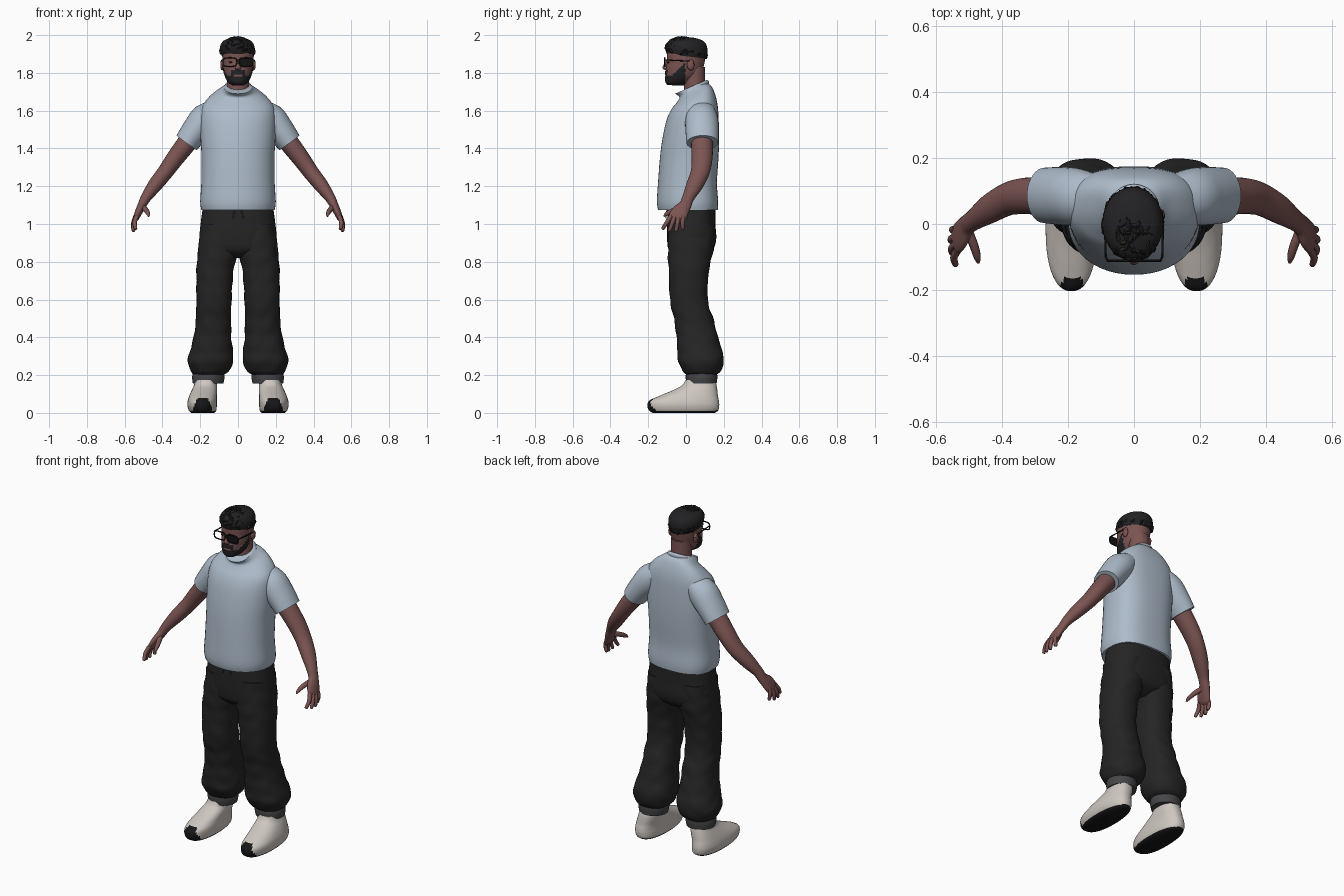
import bpy, bmesh, math, random
from mathutils import Vector, Matrix

if "Cube" in bpy.data.objects:
    bpy.data.objects.remove(bpy.data.objects["Cube"])
random.seed(4)


def material(name, *rgb):
    m = bpy.data.materials.new(name)
    m.use_nodes = True
    m.diffuse_color = (*rgb, 1)
    m.node_tree.nodes["Principled BSDF"].inputs["Base Color"].default_value = (*rgb, 1)
    return m


SKIN = material("brown skin", .2, .09, .085)
SHIRT = material("pale blue cotton", .42, .5, .59)
PANTS = material("charcoal cloth", .018, .018, .018)
CUFF = material("dark grey rib", .06, .06, .065)
SHOE = material("off white shoe", .62, .57, .53)
SOLE = material("black rubber", .008, .008, .009)
HAIR = material("black hair", .016, .016, .018)
FRAME = material("black frame", .006, .006, .006)


def finish(name, bm, mats, rule=None, angle=50):
    bmesh.ops.recalc_face_normals(bm, faces=bm.faces)
    if rule:
        for f in bm.faces:
            f.material_index = int(rule(f.calc_center_median(), f.normal))
    me = bpy.data.meshes.new(name)
    bm.to_mesh(me)
    bm.free()
    for m in mats:
        me.materials.append(m)
    me.polygons.foreach_set("use_smooth", [True] * len(me.polygons))
    me.set_sharp_from_angle(angle=math.radians(angle))
    ob = bpy.data.objects.new(name, me)
    bpy.context.collection.objects.link(ob)
    return ob


def smooth_rows(rows, steps):
    """Catmull-Rom interpolation between cross-sections."""
    out = []
    for i in range(len(rows) - 1):
        quad = rows[max(i - 1, 0)], rows[i], rows[i + 1], rows[min(i + 2, len(rows) - 1)]
        for k in range(steps):
            t = k / steps
            out.append([.5 * (2 * b + (c - a) * t + (2 * a - 5 * b + 4 * c - d) * t * t
                              + (3 * b - a - 3 * c + d) * t ** 3) for a, b, c, d in zip(*quad)])
    return out + [list(rows[-1])]


def loft(name, rows, *mats, n=32, steps=4, along=False, back=2, front=2, fold=0, lip=0, rule=None, s=1):
    """Rows are x, y, z, half width, half depth, tilt; 'along' squares rings to the path."""
    rows = smooth_rows([(tuple(r) + (0,))[:6] for r in rows], steps)
    if lip:
        x, y, z, a, b, t = rows[-1]
        rows.append([x, y, z, a * lip, b * lip, t])
    bm = bmesh.new()
    rings = []
    for i, (x, y, z, a, b, tilt) in enumerate(rows):
        u, v = Vector((1, 0, 0)), Vector((0, 1, tilt))
        if along:
            j = min(i, len(rows) - 2 - bool(lip))
            t = (Vector(rows[j + 1][:3]) - Vector(rows[max(j - 1, 0)][:3])).normalized()
            v = (Vector((0, 1, 0)) - t * t.y).normalized()
            u = t.cross(v)
        ring = []
        for k in range(n):
            w = math.tau * k / n
            c, d = math.cos(w), math.sin(w)
            e = 2 / (back if d > 0 else front)
            g = 1 + fold * math.sin(z * 60 + 2 * math.sin(w * 2)) * math.cos(w * 3 + z * 9)
            p = Vector((x, y, z)) + u * (a * g * math.copysign(abs(c) ** e, c)) \
                + v * (b * g * math.copysign(abs(d) ** e, d))
            ring.append(bm.verts.new((p.x * s, p.y, p.z)))
        rings.append(ring)
    for r, q in zip(rings, rings[1:]):
        for k in range(n):
            bm.faces.new((r[k], r[k - 1], q[k - 1], q[k]))
    bm.faces.new(rings[0])
    bm.faces.new(rings[-1])
    return finish(name, bm, mats, rule)


def blobs(name, items, mat, detail=2):
    """Squashed spheres, each a (location, rotation, scale)."""
    bm = bmesh.new()
    for loc, rot, scale in items:
        bmesh.ops.create_icosphere(bm, subdivisions=detail, radius=1,
                                   matrix=Matrix.LocRotScale(Vector(loc), rot, Vector(scale)))
    return finish(name, bm, [mat])


def tube(name, pts, r, mat, cyclic=False):
    cu = bpy.data.curves.new(name, "CURVE")
    cu.dimensions = "3D"
    cu.bevel_depth, cu.bevel_resolution = r, 1
    sp = cu.splines.new("POLY")
    sp.points.add(len(pts) - 1)
    for p, q in zip(sp.points, pts):
        p.co = (*q, 1)
    sp.use_cyclic_u = cyclic
    cu.materials.append(mat)
    ob = bpy.data.objects.new(name, cu)
    bpy.context.collection.objects.link(ob)


# Shirt body and collar
loft("shirt_body", [
    (0, .01, 1.72, .072, .068, .45), (0, .045, 1.705, .098, .08, .42), (0, .05, 1.67, .15, .1, .28),
    (0, .045, 1.62, .19, .122, .1), (0, .035, 1.55, .2, .138), (0, .025, 1.45, .198, .15),
    (0, .017, 1.35, .193, .155), (0, .008, 1.22, .194, .156), (0, .008, 1.12, .2, .162),
    (0, .01, 1.075, .194, .158)], SHIRT, n=48, back=2.7, front=2.1, lip=.9)
loft("shirt_collar", [(0, .045, 1.708, .076, .076, .45), (0, .045, 1.722, .077, .075, .45),
                      (0, .045, 1.734, .068, .066, .45)], SHIRT, lip=.8)

# Trousers seat and drawstrings
loft("trouser_seat", [(0, .03, 1.13, .18, .125), (0, .028, 1.0, .198, .128), (0, .03, .92, .202, .13),
                      (0, .025, .86, .17, .115), (0, .02, .82, .05, .06)],
     PANTS, n=48, back=2.6, front=2.4)
for s in (1, -1):
    tube("drawstring", [(s * .012, -.098, 1.08), (s * .022, -.105, 1.06), (s * .026, -.106, 1.03)], .003, CUFF)


# Limbs, mirrored
def shoe_is_black(c, nrm):
    toe = c.y < -.16 and c.z < .078 and abs(abs(c.x) - .187) < .062 - .45 * c.z
    return nrm.z < -.6 or c.z < .01 or toe


for s, side in ((1, "left"), (-1, "right")):
    loft(side + "_trouser_leg", [
        (.1, .03, 1.0, .095, .12), (.107, .024, .86, .105, .12), (.122, .015, .75, .098, .106),
        (.127, .015, .6, .093, .1), (.13, .04, .5, .093, .104), (.135, .06, .4, .1, .11),
        (.142, .074, .32, .115, .12), (.145, .08, .27, .12, .12), (.15, .082, .22, .1, .1),
        (.155, .082, .2, .075, .075)], PANTS, n=40, steps=6, back=2.3, front=2.3, fold=.025, s=s)
    loft(side + "_ankle_cuff", [(.155, .082, .225, .08, .08), (.157, .082, .19, .086, .084),
                                (.158, .082, .155, .081, .08)], CUFF, lip=.85, s=s)
    loft(side + "_shoe", [
        (.187, -.012, 0, .062, .165), (.188, -.013, .014, .073, .184), (.19, -.014, .04, .078, .19),
        (.189, -.01, .065, .077, .184), (.185, .014, .09, .073, .155), (.178, .046, .118, .068, .12),
        (.172, .07, .145, .062, .092), (.168, .076, .175, .058, .078)],
        SHOE, SOLE, n=64, steps=5, back=2.3, front=2.3, rule=shoe_is_black, s=s)
    loft(side + "_sleeve", [
        (.09, .08, 1.63, .04, .06), (.165, .082, 1.565, .079, .085), (.22, .085, 1.5, .075, .088),
        (.272, .087, 1.43, .066, .084)], SHIRT, along=True, lip=.85, s=s)
    loft(side + "_arm", [
        (.21, .085, 1.51, .055, .06), (.27, .085, 1.43, .052, .058), (.335, .085, 1.345, .047, .055),
        (.385, .075, 1.275, .042, .05), (.44, .045, 1.205, .038, .044), (.487, .012, 1.14, .028, .032),
        (.508, -.004, 1.1, .023, .033), (.525, -.03, 1.065, .02, .045), (.538, -.048, 1.035, .016, .045),
        (.543, -.055, 1.02, .008, .03)], SKIN, n=24, along=True, s=s)
    # Fingers spread from the edge of the palm
    for i, name in enumerate(("index", "middle", "ring", "little")):
        base = Vector((.536 + .002 * i, -.08 + .021 * i, 1.042))
        tip = Vector((.542 + .013 * math.sin(i), -.123 + .035 * i, .975 - .012 * math.sin(i)))
        mid = base.lerp(tip, .5) + Vector((.008, 0, 0))
        end = tip + (tip - mid) * .12
        loft(f"{side}_{name}_finger", [(*base, .012, .012), (*mid, .0115, .0115),
                                       (*tip, .009, .009), (*end, .003, .003)],
             SKIN, n=10, steps=3, along=True, s=s)
    loft(side + "_thumb", [(.508, -.015, 1.09, .016, .016), (.488, -.06, 1.075, .014, .014),
                           (.476, -.1, 1.055, .011, .011), (.473, -.118, 1.04, .004, .004)],
         SKIN, n=10, along=True, s=s)

# Neck and head with a beard
loft("neck", [(0, .05, 1.67, .064, .062), (0, .045, 1.74, .058, .056), (0, .04, 1.83, .058, .06)], SKIN)


def is_beard(c, nrm=None):
    mouth = abs(c.x) < .022 and 1.782 < c.z < 1.79
    moustache = abs(c.x) < .036 and c.z < 1.812
    jaw = c.z < 1.785 + max(0, (c.y + .075) * .95)
    return c.y < -.005 and (jaw or moustache) and not mouth


head = loft("head", [
    (0, -.052, 1.738, .03, .045), (0, -.046, 1.75, .048, .06), (0, -.022, 1.78, .065, .085),
    (0, -.009, 1.82, .076, .097), (0, -.001, 1.86, .081, .1), (0, .001, 1.9, .083, .102),
    (0, 0, 1.94, .079, .098), (0, 0, 1.972, .05, .065), (0, 0, 1.982, .02, .025)],
    SKIN, HAIR, n=64, steps=7, front=2.2, rule=is_beard)
for v in head.data.vertices:
    if is_beard(v.co):
        v.co += v.normal * .004
loft("nose", [(0, -.095, 1.868, .007, .008), (0, -.105, 1.845, .01, .012), (0, -.108, 1.827, .016, .017),
              (0, -.102, 1.815, .012, .01)], SKIN, n=16)
blobs("ears", [((s * .083, .025, 1.842), None, (.011, .02, .03)) for s in (1, -1)], SKIN)
blobs("eyes", [((s * .038, -.0925, 1.856), None, (.011, .005, .005)) for s in (1, -1)], HAIR)

# Hair cap with tousled locks
loft("hair_cap", [(0, .002, 1.888, .084, .104, -.12), (-.002, .002, 1.905, .09, .11, -.12),
                  (-.004, 0, 1.94, .091, .111), (-.004, 0, 1.97, .072, .09),
                  (-.004, 0, 1.987, .03, .04)], HAIR, n=40)
locks = []
for i in range(110):
    a, h = i * 2.4, random.uniform(.02, 1)
    r = math.sqrt(1 - h * h)
    pos = (-.004 + .087 * r * math.cos(a), .107 * r * math.sin(a), 1.905 + .078 * h + .015 * r * math.sin(-a))
    turn = Vector((r * math.cos(a), r * math.sin(a), h)).to_track_quat("Z", "Y")
    twist = Matrix.Rotation(random.uniform(0, 3), 3, "Z").to_quaternion()
    locks.append((pos, turn @ twist, (.009, random.uniform(.016, .026), .011)))
blobs("hair_locks", locks, HAIR, 1)

# Glasses: two frames, one dark lens, bridge and temples
for s, side in ((1, "left"), (-1, "right")):
    rim = []
    for k in range(24):
        c, d = math.cos(math.tau * k / 24), math.sin(math.tau * k / 24)
        rim.append((s * .043 + .037 * math.copysign(abs(c) ** .6, c), -.112,
                    1.857 + .023 * math.copysign(abs(d) ** .6, d)))
    tube(side + "_glasses_rim", rim, .0035, FRAME, True)
    if s > 0:
        bm = bmesh.new()
        face = bm.faces.new([bm.verts.new(p) for p in rim])
        top = bmesh.ops.extrude_face_region(bm, geom=[face])["geom"]
        bmesh.ops.translate(bm, verts=[g for g in top if isinstance(g, bmesh.types.BMVert)], vec=(0, .003, 0))
        finish("dark_lens", bm, [FRAME])
    tube(side + "_glasses_temple", [(s * .08, -.112, 1.868), (s * .086, -.1, 1.868),
                                    (s * .088, .02, 1.862), (s * .088, .04, 1.848)], .0035, FRAME)
tube("glasses_bridge", [(-.008, -.112, 1.866), (0, -.114, 1.869), (.008, -.112, 1.866)], .0035, FRAME)
